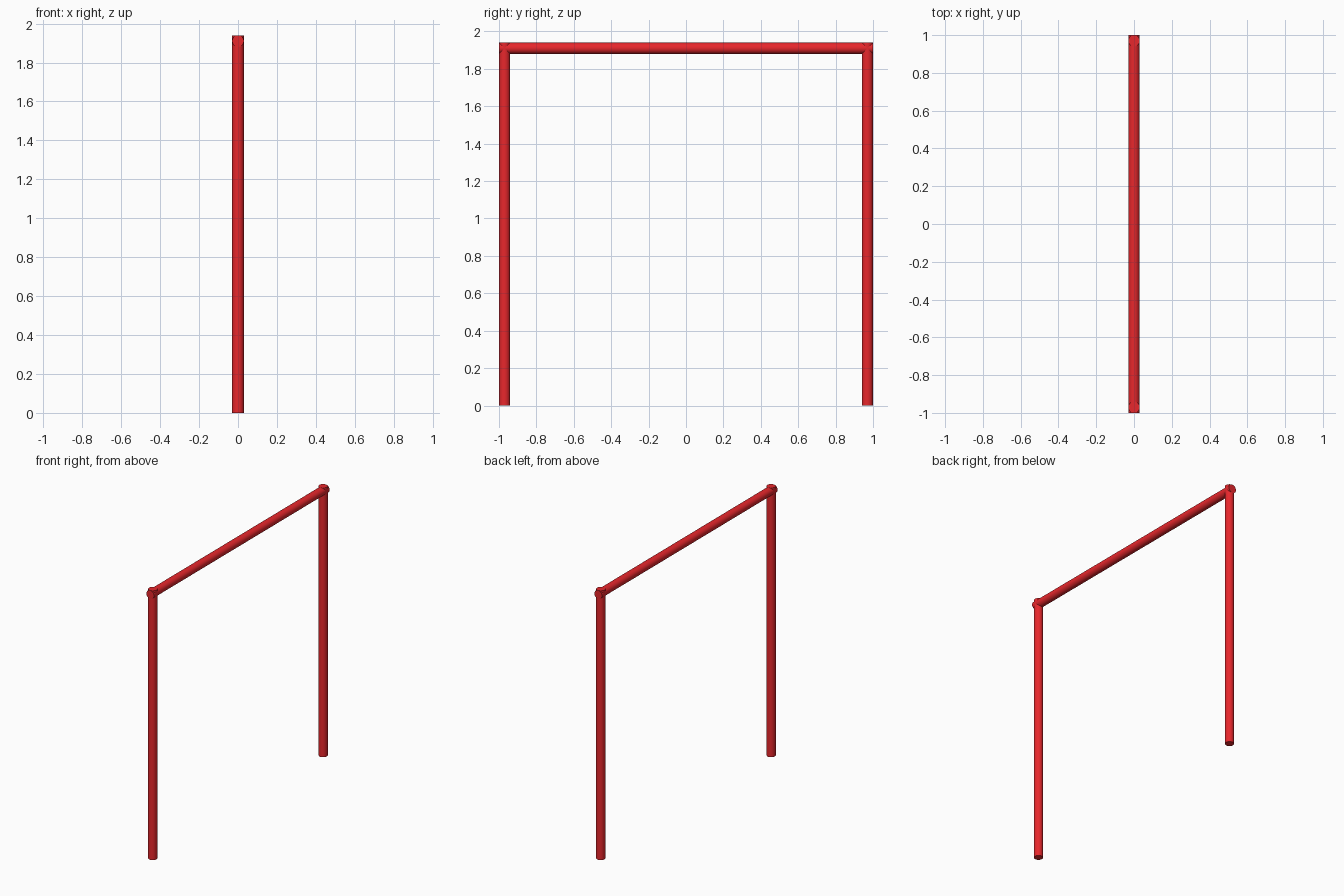
import bpy
import math

if "Cube" in bpy.data.objects:
    bpy.data.objects.remove(bpy.data.objects["Cube"])

R = 0.03        # pipe radius
TOP = 1.94      # overall height
HALF = 1.0      # half the overall width

red = bpy.data.materials.new("red_paint")
red.diffuse_color = (0.8, 0.02, 0.025, 1)
red.use_nodes = True
red.node_tree.nodes["Principled BSDF"].inputs["Base Color"].default_value = red.diffuse_color


def pipe(name, length, location, rotation=(0, 0, 0)):
    bpy.ops.mesh.primitive_cylinder_add(vertices=32, radius=R, depth=length,
                                        location=location, rotation=rotation)
    ob = bpy.context.object
    ob.name = name
    ob.data.materials.append(red)
    bpy.ops.object.shade_smooth_by_angle(angle=math.radians(40))
    return ob


# Two upright posts
for side, label in ((-1, "front_post"), (1, "back_post")):
    pipe(label, TOP, (0, side * (HALF - R), TOP / 2))

# Crossbar running through the post tops, flush with their outer sides
pipe("crossbar", 2 * HALF, (0, 0, TOP - R), (math.pi / 2, 0, 0))
